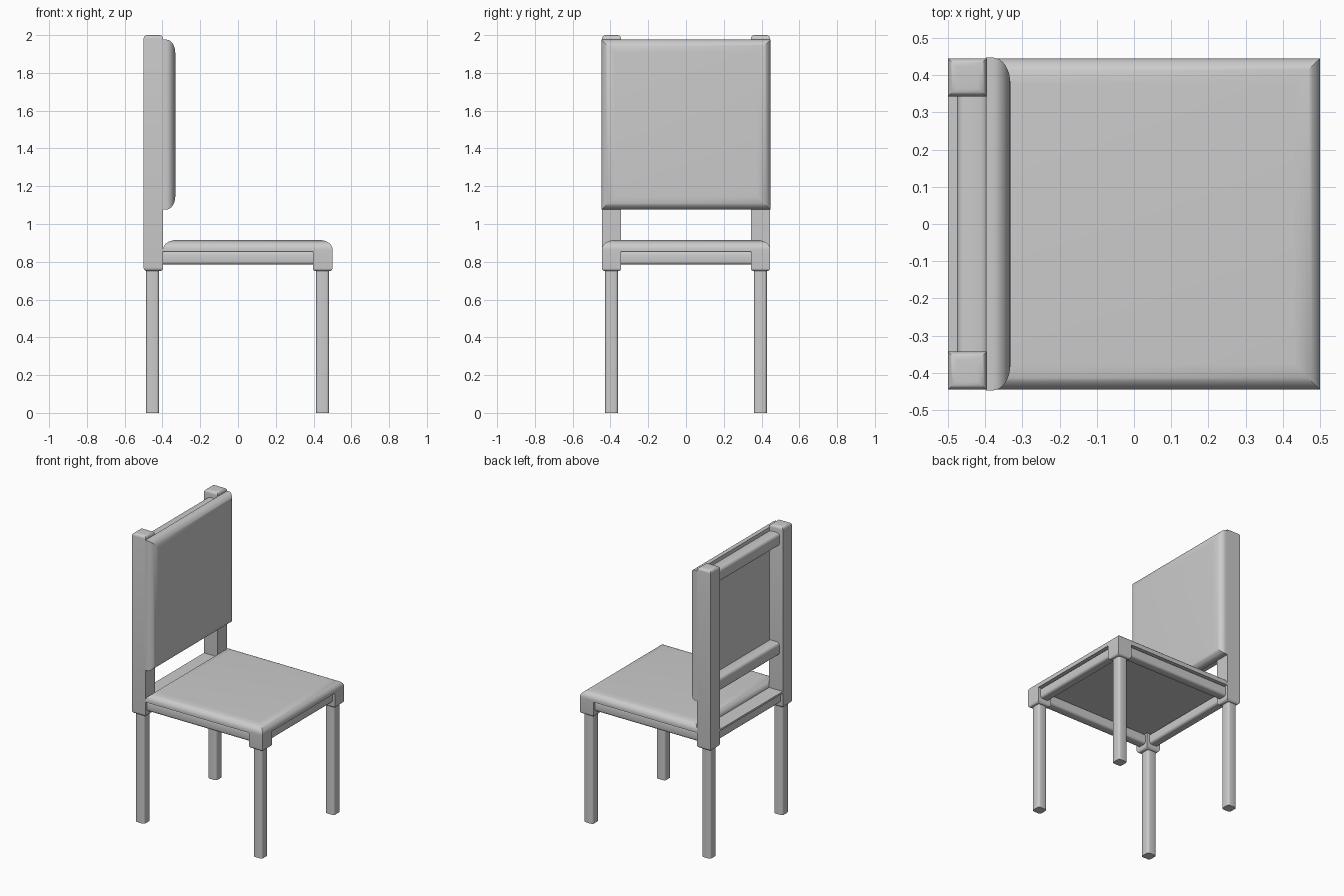
import bpy, bmesh, math

if "Cube" in bpy.data.objects:
    bpy.data.objects.remove(bpy.data.objects["Cube"])


def finish(name, bm):
    bmesh.ops.recalc_face_normals(bm, faces=bm.faces[:])
    me = bpy.data.meshes.new(name)
    bm.to_mesh(me)
    bm.free()
    ob = bpy.data.objects.new(name, me)
    bpy.context.collection.objects.link(ob)
    bpy.context.view_layer.objects.active = ob
    ob.select_set(True)
    bpy.ops.object.shade_smooth_by_angle(angle=math.radians(35))
    ob.select_set(False)
    return ob


def bar(name, lo, hi, axis, r, seg=3):
    """Box whose edges along one axis are rounded."""
    bm = bmesh.new()
    bmesh.ops.create_cube(bm, size=1)
    for v in bm.verts:
        v.co = [lo[i] + (v.co[i] + 0.5) * (hi[i] - lo[i]) for i in range(3)]
    if r:
        edges = [e for e in bm.edges
                 if abs(e.verts[0].co[axis] - e.verts[1].co[axis]) > 1e-4]
        bmesh.ops.bevel(bm, geom=edges, offset=r, segments=seg, profile=0.5, affect='EDGES')
    return finish(name, bm)


def round_profile(h0, h1, inset, rise, bottom=False, top=True, seg=6):
    """(inset, height) pairs with elliptical rounding at the rims."""
    arc = [(inset * (1 - math.cos(a)), rise * (1 - math.sin(a)))
           for a in (math.pi / 2 * i / seg for i in range(seg + 1))]
    low = [(i, h0 + d) for i, d in reversed(arc)] if bottom else [(0, h0)]
    high = [(i, h1 - d) for i, d in arc] if top else [(0, h1)]
    return low + high


def pad(name, u, v, profile, along_x=False):
    """Rectangle u by v, stacked in mitred rings along z (or x)."""
    bm = bmesh.new()
    rings = []
    for d, h in profile:
        pts = [(u[0] + d, v[0] + d), (u[1] - d, v[0] + d),
               (u[1] - d, v[1] - d), (u[0] + d, v[1] - d)]
        rings.append([bm.verts.new((h, p, q) if along_x else (p, q, h)) for p, q in pts])
    for a, b in zip(rings, rings[1:]):
        for i in range(4):
            j = (i + 1) % 4
            bm.faces.new((a[i], a[j], b[j], b[i]))
    bm.faces.new(rings[0])
    bm.faces.new(rings[-1])
    return finish(name, bm)


# Legs, corner posts and side rails, one set per side
for side, s in (("right", -1), ("left", 1)):
    yc = 0.394 * s
    span = (yc - 0.051, yc + 0.051)
    for part, xc in (("back", -0.452), ("front", 0.448)):
        bar(f"{part}_leg_{side}", (xc - 0.034, yc - 0.034, 0),
            (xc + 0.034, yc + 0.034, 0.76), 2, 0.014)
    pad(f"back_post_{side}", (-0.5, -0.396), span,
        round_profile(0.75, 2.0, 0.022, 0.02, bottom=True))
    pad(f"front_block_{side}", (0.396, 0.5), span,
        round_profile(0.75, 0.866, 0.018, 0.016, bottom=True, top=False))
    bar(f"side_rail_{side}", (-0.41, yc - 0.034, 0.785),
        (0.41, yc + 0.034, 0.856), 0, 0.016)

# Front and back seat rails
for part, xc in (("back", -0.45), ("front", 0.448)):
    bar(f"{part}_rail", (xc - 0.034, -0.36, 0.785), (xc + 0.034, 0.36, 0.856), 1, 0.016)

# Seat: strip between the posts, then the cushion
bar("seat_back_strip", (-0.5, -0.345, 0.855), (-0.39, 0.345, 0.868), 1, 0)
pad("seat_cushion", (-0.396, 0.5), (-0.445, 0.445),
    round_profile(0.855, 0.915, 0.07, 0.047, seg=8))

# Backrest cross rails and cushion
for part, z in (("lower", 1.11), ("upper", 1.865)):
    bar(f"backrest_rail_{part}", (-0.475, -0.36, z), (-0.39, 0.36, z + 0.09), 1, 0.02)
pad("backrest_cushion", (-0.447, 0.447), (1.077, 1.976),
    round_profile(-0.397, -0.332, 0.07, 0.047, seg=8), along_x=True)
